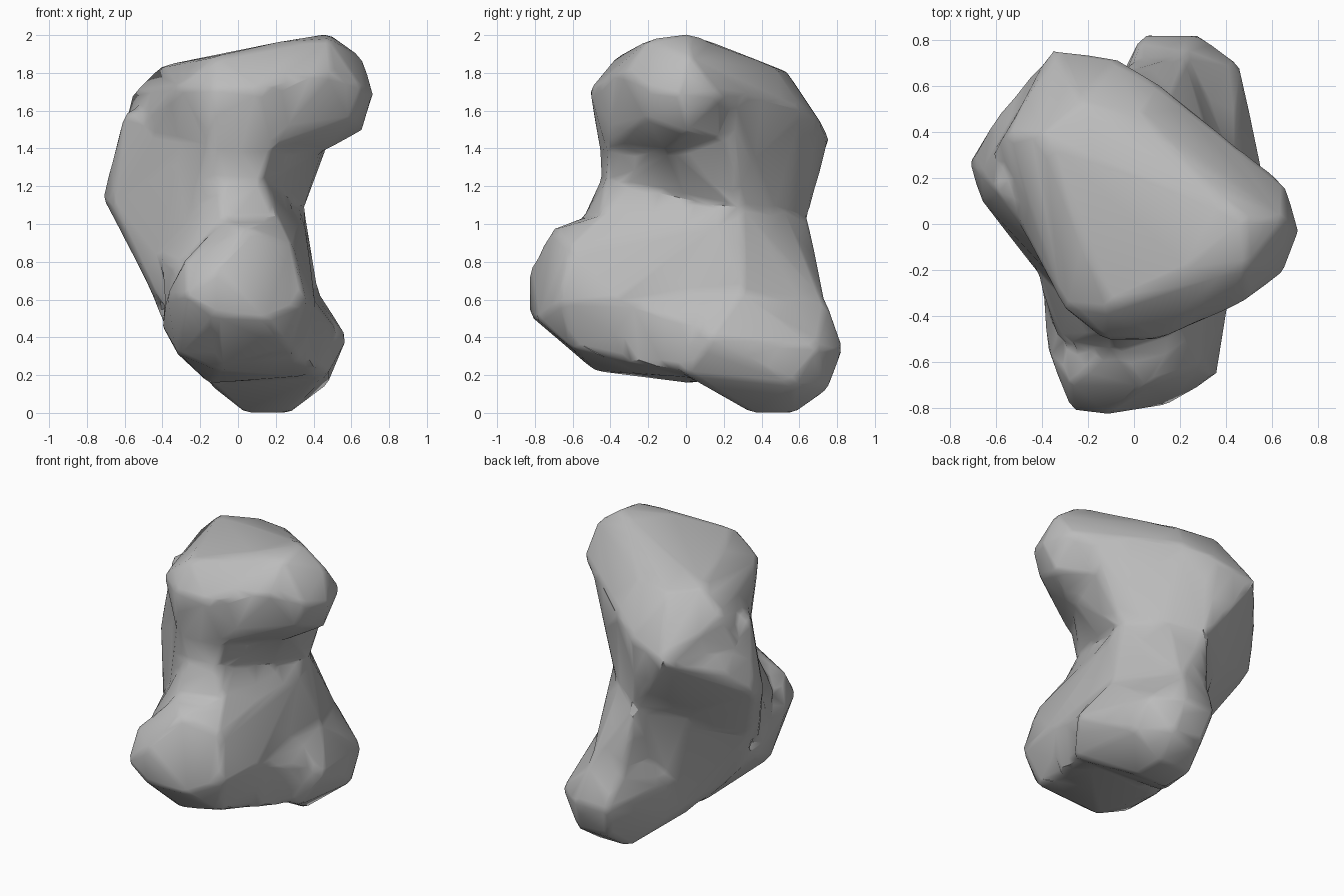
import bpy, bmesh, math

cube = bpy.data.objects.get("Cube")
if cube:
    bpy.data.objects.remove(cube, do_unlink=True)

stone = bpy.data.materials.new("grey_stone")
GREY = (0.5, 0.5, 0.5, 1.0)
stone.diffuse_color = GREY
stone.use_nodes = True
for node in stone.node_tree.nodes:
    if node.type == 'BSDF_PRINCIPLED':
        node.inputs["Base Color"].default_value = GREY
        node.inputs["Roughness"].default_value = 0.9


def add_lump(bm, corners):
    """Add one chiselled convex lump spanning the corner points."""
    verts = [bm.verts.new(c) for c in corners]
    result = bmesh.ops.convex_hull(bm, input=verts)
    spare = {v for v in result["geom_interior"] + result["geom_unused"]
             if isinstance(v, bmesh.types.BMVert)}
    bmesh.ops.delete(bm, geom=list(spare), context='VERTS')


# Overhanging head: sloping top, bevelled rim, nose towards +x
head = [
    (-0.30, -0.36, 1.73), (-0.12, -0.36, 1.88), (0.24, -0.18, 1.96),
    (0.48, -0.19, 1.97), (0.48, 0.02, 2.00), (0.03, 0.47, 1.82),
    (-0.22, 0.53, 1.80), (-0.40, 0.38, 1.83), (-0.55, 0.39, 1.69),
    (-0.12, -0.50, 1.71), (0.10, -0.50, 1.71), (0.48, -0.33, 1.80),
    (0.65, -0.20, 1.72), (0.71, -0.03, 1.69), (0.65, 0.02, 1.88),
    (0.65, 0.17, 1.69), (0.65, 0.00, 1.50), (0.10, 0.60, 1.62),
    (-0.08, 0.71, 1.53), (-0.35, 0.75, 1.45), (-0.63, 0.27, 1.38),
    (-0.45, -0.05, 1.45), (-0.14, -0.45, 1.40), (0.18, -0.42, 1.42),
    (0.45, -0.10, 1.39), (0.48, 0.18, 1.46), (0.60, -0.20, 1.56),
]
# Waist and the bulge on the -x side, rising into the head
column = [
    (-0.71, 0.27, 1.14), (-0.66, 0.11, 1.10), (-0.60, 0.45, 1.32),
    (-0.35, 0.75, 1.45), (-0.08, 0.64, 1.05), (-0.36, 0.42, 1.00),
    (0.15, 0.50, 1.08), (0.34, 0.28, 1.12), (0.25, 0.02, 1.10),
    (0.12, -0.41, 1.22), (-0.08, -0.44, 1.22), (-0.14, -0.45, 1.45),
    (0.18, -0.40, 1.42), (-0.59, 0.15, 1.60), (-0.48, 0.00, 0.70),
    (-0.38, -0.25, 0.55), (0.10, 0.30, 0.50), (-0.22, 0.22, 0.65),
    (-0.08, 0.71, 1.52), (0.10, 0.60, 1.60),
]
# Sloping wall and hollow under the +x side of the head
shoulder = [
    (0.34, 0.28, 1.08), (0.24, 0.02, 1.10), (0.48, 0.20, 1.46),
    (0.43, -0.06, 1.39), (0.54, 0.24, 1.64), (0.10, 0.60, 1.60),
    (-0.08, 0.70, 1.50), (-0.06, 0.64, 1.02), (0.14, 0.50, 0.95),
    (0.16, -0.38, 1.38), (0.12, -0.39, 1.22), (-0.10, 0.30, 1.00),
]
# Front foot with a small ledge on top
front_foot = [
    (-0.27, -0.80, 0.62), (-0.12, -0.82, 0.52), (-0.12, -0.82, 0.75),
    (0.14, -0.78, 0.50), (0.35, -0.66, 0.60), (0.27, -0.60, 0.35),
    (-0.10, -0.48, 0.23), (-0.32, -0.45, 0.32), (-0.37, -0.55, 0.62),
    (-0.28, -0.68, 0.80), (-0.08, -0.55, 1.02), (0.21, -0.45, 1.03),
    (0.05, -0.70, 0.97), (0.28, -0.62, 0.88), (0.40, -0.35, 0.60),
    (0.25, 0.00, 1.10), (0.34, 0.22, 1.05), (0.40, 0.00, 0.47),
    (0.35, -0.02, 0.20), (-0.15, 0.05, 0.16), (-0.40, -0.18, 0.47),
]
# Neck rising from the ledge to the front of the waist
neck = [
    (-0.08, -0.45, 1.22), (0.12, -0.42, 1.22), (0.20, -0.45, 1.03),
    (-0.08, -0.54, 1.02), (-0.32, -0.50, 0.77), (-0.41, -0.22, 0.82),
    (0.15, -0.33, 1.23), (0.28, 0.00, 1.10), (0.00, 0.00, 1.20),
    (0.20, 0.00, 0.80), (-0.38, -0.35, 0.55),
]
# Back foot, which carries the lowest flat
back_foot = [
    (0.04, 0.35, 0.01), (0.04, 0.57, 0.01), (0.27, 0.35, 0.01),
    (0.27, 0.57, 0.01), (0.08, 0.74, 0.13), (0.30, 0.74, 0.13),
    (0.47, 0.57, 0.16), (0.47, -0.02, 0.22), (0.57, 0.13, 0.40),
    (0.45, 0.69, 0.34), (0.04, 0.82, 0.34), (0.27, 0.82, 0.34),
    (0.22, 0.74, 0.57), (0.00, 0.71, 0.57), (0.43, 0.30, 0.62),
    (0.38, 0.08, 0.64), (-0.05, 0.58, 0.64), (-0.16, 0.42, 0.45),
    (-0.15, 0.10, 0.16), (-0.13, 0.35, 0.18),
]
# Pillar rising from the back foot to the waist
pillar = [
    (0.34, 0.28, 1.10), (0.35, 0.28, 0.78), (0.42, 0.30, 0.61),
    (0.37, 0.06, 0.63), (0.22, 0.73, 0.57), (0.00, 0.71, 0.57),
    (-0.06, 0.64, 1.02), (-0.12, 0.40, 0.60), (0.15, 0.52, 1.05),
    (0.25, 0.00, 1.10), (0.28, -0.25, 0.95), (0.36, -0.30, 0.62),
]
# Web between the two feet on the +x side
web = [
    (0.38, -0.35, 0.60), (0.53, 0.13, 0.42), (0.35, -0.30, 0.27),
    (0.45, 0.00, 0.23), (0.42, 0.20, 0.61), (0.36, 0.00, 0.68),
    (0.00, 0.00, 0.50), (0.10, 0.20, 0.16),
]
# Flank joining the bulge to the feet on the -x side
flank = [
    (-0.48, 0.00, 0.70), (-0.38, -0.20, 0.46), (-0.20, 0.28, 0.70),
    (-0.16, 0.38, 0.45), (-0.15, 0.08, 0.17), (-0.12, 0.32, 0.18),
    (-0.33, 0.40, 1.00), (-0.08, 0.62, 1.02), (-0.30, -0.05, 0.32),
    (0.10, 0.10, 0.50),
]

bm = bmesh.new()
for corners in (head, column, shoulder, front_foot, neck, back_foot,
                pillar, web, flank):
    add_lump(bm, corners)
bmesh.ops.recalc_face_normals(bm, faces=bm.faces[:])
mesh = bpy.data.meshes.new("boulder")
bm.to_mesh(mesh)
bm.free()
mesh.materials.append(stone)
boulder = bpy.data.objects.new("boulder", mesh)
bpy.context.scene.collection.objects.link(boulder)

# Fuse the lumps, soften the joins, regain the worn depth, reduce to facets
fuse = boulder.modifiers.new("fuse", 'REMESH')
fuse.mode = 'VOXEL'
fuse.voxel_size = 0.025
soften = boulder.modifiers.new("soften", 'SMOOTH')
soften.factor = 0.5
soften.iterations = 5
regain = boulder.modifiers.new("regain", 'DISPLACE')
regain.strength = 0.008
regain.mid_level = 0.0
facet = boulder.modifiers.new("facet", 'DECIMATE')
facet.ratio = 0.035

graph = bpy.context.evaluated_depsgraph_get()
final = bpy.data.meshes.new_from_object(boulder.evaluated_get(graph))
boulder.modifiers.clear()
boulder.data = final
final.name = "boulder"
final.materials.clear()
final.materials.append(stone)

for o in bpy.context.selected_objects:
    o.select_set(False)
boulder.select_set(True)
bpy.context.view_layer.objects.active = boulder
bpy.ops.object.shade_smooth_by_angle(angle=math.radians(35))
